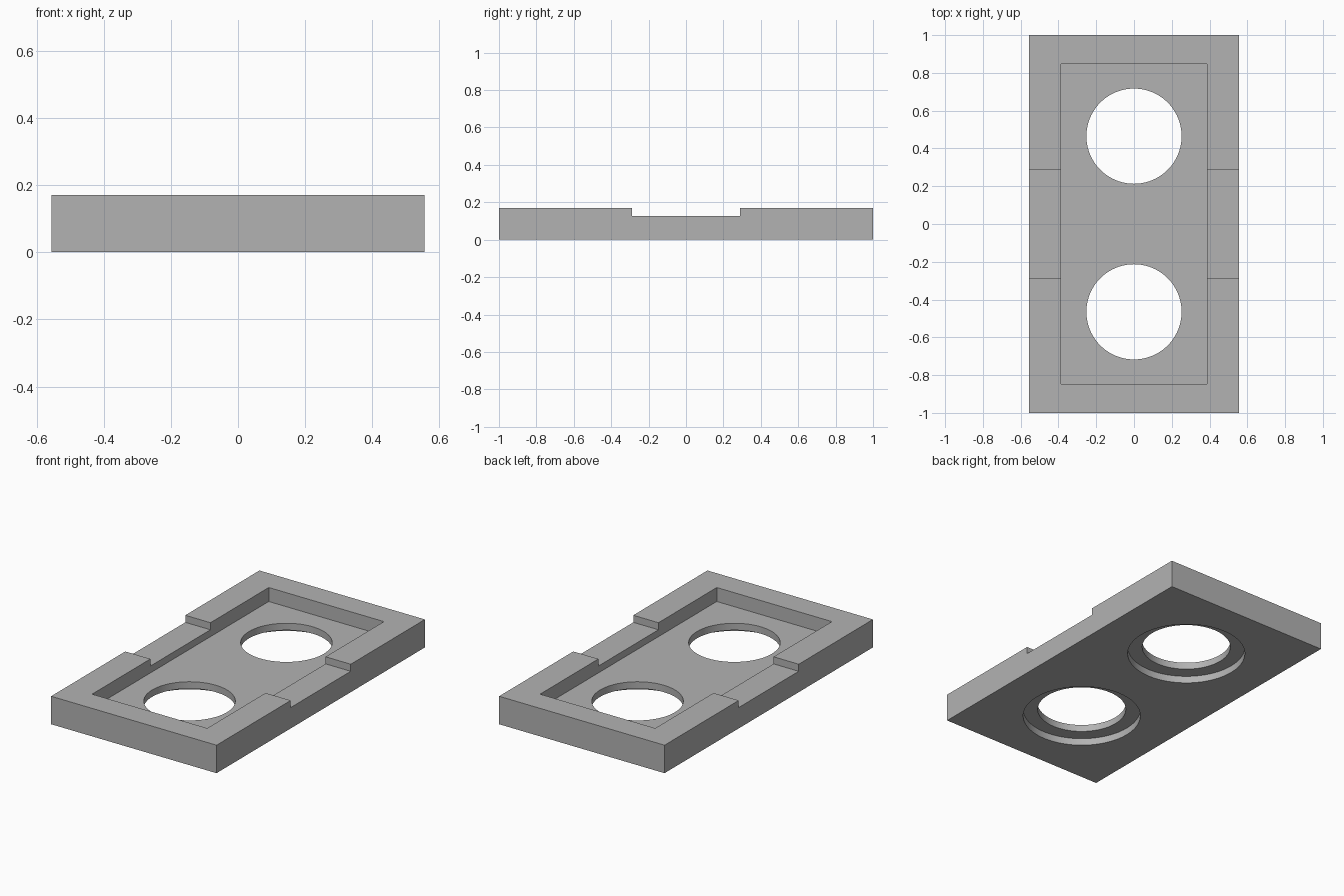
import bpy
import math

cube = bpy.data.objects.get("Cube")
if cube:
    bpy.data.objects.remove(cube, do_unlink=True)

# Overall sizes
HALF_W, HALF_L, HEIGHT = 0.556, 1.0, 0.17
POCKET_W, POCKET_L, FLOOR = 0.387, 0.848, 0.085
NOTCH_L, NOTCH_Z = 0.288, 0.127
HOLE_Y, HOLE_R = 0.465, 0.252
BORE_R, BORE_Z = 0.335, 0.043
OVER = 0.1  # how far cutters reach past the body

grey = bpy.data.materials.new("plain grey")
grey.use_nodes = True
colour = (0.45, 0.45, 0.45, 1.0)
grey.diffuse_color = colour
grey.node_tree.nodes["Principled BSDF"].inputs["Base Color"].default_value = colour


def box(name, half_x, half_y, z0, z1):
    bpy.ops.mesh.primitive_cube_add(size=2, location=(0, 0, (z0 + z1) / 2))
    ob = bpy.context.object
    ob.name = name
    ob.scale = (half_x, half_y, (z1 - z0) / 2)
    bpy.ops.object.transform_apply(location=True, rotation=False, scale=True)
    ob.data.materials.append(grey)
    return ob


def cylinder(name, y, radius, z0, z1):
    bpy.ops.mesh.primitive_cylinder_add(
        vertices=96, radius=radius, depth=z1 - z0, location=(0, y, (z0 + z1) / 2))
    ob = bpy.context.object
    ob.name = name
    ob.data.materials.append(grey)
    return ob


def cut(body, cutter):
    cutter.hide_render = True
    mod = body.modifiers.new(cutter.name, "BOOLEAN")
    mod.operation = "DIFFERENCE"
    mod.solver = "EXACT"
    mod.object = cutter
    bpy.ops.object.select_all(action="DESELECT")
    bpy.context.view_layer.objects.active = body
    body.select_set(True)
    bpy.ops.object.modifier_apply(modifier=mod.name)
    bpy.data.objects.remove(cutter, do_unlink=True)


# Solid block
tray = box("tray", HALF_W, HALF_L, 0, HEIGHT)

# Recessed floor and the lowered middle of both side rails
cut(tray, box("pocket_cutter", POCKET_W, POCKET_L, FLOOR, HEIGHT + OVER))
cut(tray, box("notch_cutter", HALF_W + OVER, NOTCH_L, NOTCH_Z, HEIGHT + OVER))

# Two through holes, each with a wider counterbore underneath
for side in (-1, 1):
    cut(tray, cylinder("hole_cutter", side * HOLE_Y, HOLE_R, -OVER, HEIGHT + OVER))
    cut(tray, cylinder("bore_cutter", side * HOLE_Y, BORE_R, -OVER, BORE_Z))

# Smooth hole walls, crisp edges elsewhere
tray.select_set(True)
bpy.context.view_layer.objects.active = tray
bpy.ops.object.shade_smooth_by_angle(angle=math.radians(30))
